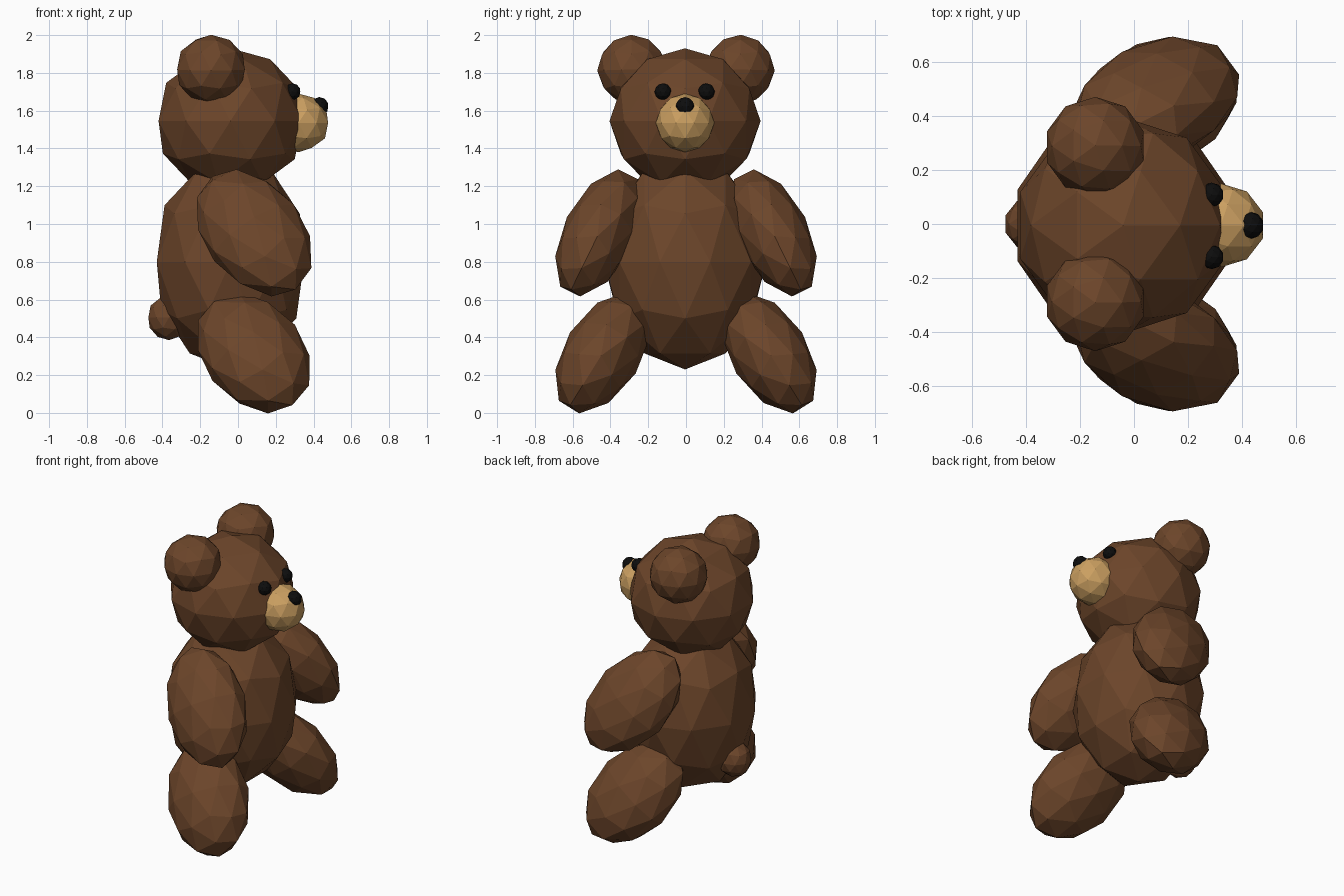
import bpy
from mathutils import Vector, Matrix

if "Cube" in bpy.data.objects:
    bpy.data.objects.remove(bpy.data.objects["Cube"])


def material(name, rgb):
    m = bpy.data.materials.new(name)
    m.diffuse_color = (*rgb, 1)
    m.use_nodes = True
    m.node_tree.nodes["Principled BSDF"].inputs["Base Color"].default_value = m.diffuse_color
    return m


FUR = material("brown_fur", (0.15, 0.06, 0.023))
TAN = material("tan_fur", (0.60, 0.35, 0.12))
BLACK = material("black", (0.004, 0.004, 0.004))


def ball(name, center, radii, mat, axis=None):
    """Faceted ellipsoid; axis is the direction of its third radius."""
    bpy.ops.mesh.primitive_ico_sphere_add(subdivisions=2, radius=1)
    ob = bpy.context.object
    ob.name = name
    rot = Matrix.Identity(3)
    if axis:
        z = Vector(axis).normalized()
        x = (Vector((1, 0, 0)) - z * z.x).normalized()
        rot = Matrix((x, z.cross(x), z)).transposed()
    ob.data.transform(rot.to_4x4() @ Matrix.Diagonal((*radii, 1)))
    ob.location = center
    ob.data.materials.append(mat)
    return ob


# Trunk, head and tail
ball("body", (-0.04, -0.005, 0.80), (0.41, 0.43, 0.57), FUR)
ball("head", (-0.04, -0.005, 1.545), (0.40, 0.40, 0.385), FUR)
ball("tail", (-0.365, 0, 0.505), (0.115, 0.105, 0.12), FUR)

# Face
ball("muzzle", (0.32, -0.005, 1.535), (0.165, 0.155, 0.155), TAN)
ball("nose", (0.43, -0.005, 1.622), (0.05, 0.05, 0.05), BLACK)

# Mirrored parts: eyes, ears, arms, legs
for side, s in (("right", -1), ("left", 1)):
    ball(side + "_eye", (0.287, s * 0.115 - 0.007, 1.70), (0.045,) * 3, BLACK)
    ball(side + "_ear", (-0.143, s * 0.285, 1.818), (0.188, 0.185, 0.184), FUR,
         (0, s * 0.03, 1))
    ball(side + "_arm", (0.085, s * 0.46, 0.953), (0.265, 0.19, 0.40), FUR,
         (0.55, s * 0.37, -0.75))
    ball(side + "_leg", (0.083, s * 0.44, 0.318), (0.27, 0.205, 0.385), FUR,
         (0.53, s * 0.45, -0.72))
